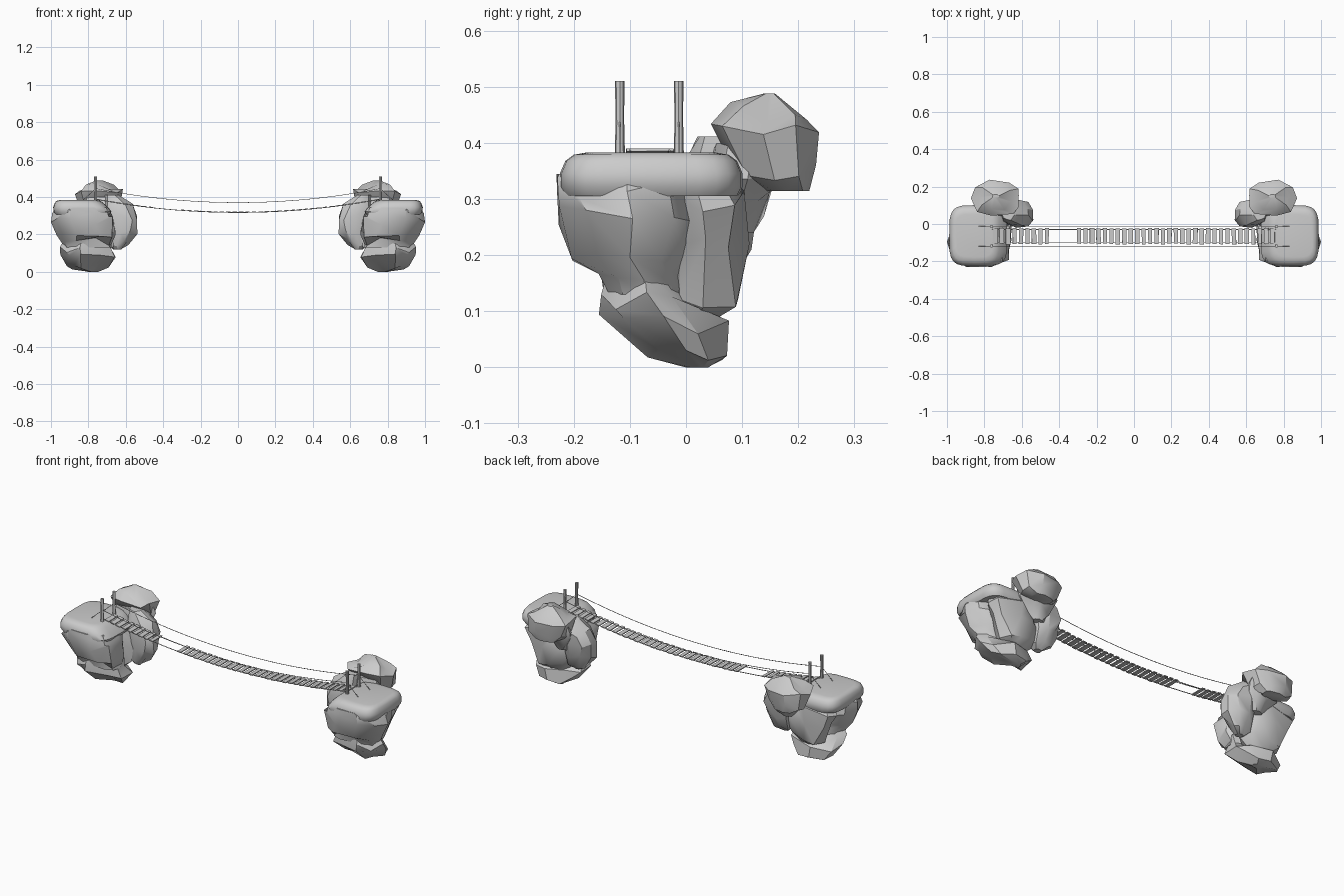
import bpy, bmesh, math, random
from mathutils import Matrix, Vector

if "Cube" in bpy.data.objects:
    bpy.data.objects.remove(bpy.data.objects["Cube"])


def add_object(name, bm, mirror=False, smooth=None):
    bmesh.ops.recalc_face_normals(bm, faces=bm.faces[:])
    me = bpy.data.meshes.new(name)
    bm.to_mesh(me)
    bm.free()
    ob = bpy.data.objects.new(name, me)
    bpy.context.collection.objects.link(ob)
    if smooth:
        bpy.ops.object.select_all(action='DESELECT')
        ob.select_set(True)
        bpy.context.view_layer.objects.active = ob
        bpy.ops.object.shade_smooth_by_angle(angle=math.radians(smooth))
    if mirror:
        ob.modifiers.new("mirror", 'MIRROR').use_mirror_merge = False
    return ob


def loft(bm, rings, sides, power=2, jitter=0.0, seed=0):
    """Stack of rings (z, cx, cy, rx, ry) with superellipse outline."""
    rng = random.Random(seed)
    loops = []
    lobes = [rng.uniform(-jitter, jitter) for _ in range(sides)]
    for k, (z, cx, cy, rx, ry) in enumerate(rings):
        inner = 0 < k < len(rings) - 1
        loop = []
        for i in range(sides):
            a = 2 * math.pi * (i + rng.uniform(-2.2, 2.2) * jitter * (i > 0)) / sides
            c, s = math.cos(a), math.sin(a)
            f = 1 + (lobes[i] + rng.uniform(-jitter, jitter) * 0.7 if i else 0)
            e = 2 / power
            x = cx + f * rx * math.copysign(abs(c) ** e, c)
            y = cy + f * ry * math.copysign(abs(s) ** e, s)
            dz = rng.uniform(-0.22, 0.22) * jitter if inner else 0
            loop.append(bm.verts.new((x, y, z + dz)))
        loops.append(loop)
    for a, b in zip(loops, loops[1:]):
        for i in range(sides):
            j = (i + 1) % sides
            bm.faces.new((a[i], a[j], b[j], b[i]))
    bm.faces.new(loops[0])
    bm.faces.new(loops[-1])


def rock(name, rings, sides=9, power=2.3, jitter=0.1, seed=1, smooth=32):
    bm = bmesh.new()
    loft(bm, rings, sides, power, jitter, seed)
    add_object(name, bm, True, smooth)


# Cliffs on both ends (modelled on the right, mirrored to the left)
rock("cliff_top_slab", [
    (.305, .830, -.062, .145, .155), (.322, .832, -.062, .155, .163),
    (.345, .841, -.062, .147, .163), (.368, .850, -.062, .130, .153),
    (.379, .853, -.062, .118, .138), (.383, .855, -.062, .100, .115)],
    sides=24, power=4.2, jitter=0, smooth=40)
rock("cliff_body", [
    (.345, .835, -.105, .140, .115), (.315, .828, -.105, .165, .125),
    (.275, .83, -.095, .170, .120), (.205, .815, -.10, .155, .100),
    (.160, .805, -.075, .138, .075), (.130, .80, -.072, .125, .070)],
    sides=10, power=2.7, seed=4)
rock("cliff_foot", [
    (.175, .80, -.075, .125, .068), (.120, .81, -.070, .142, .078),
    (.080, .80, -.040, .150, .110), (.032, .80, .000, .115, .075),
    (.000, .775, .020, .030, .020)], seed=7)
rock("cliff_back", [
    (.080, .78, .020, .050, .030), (.130, .77, .030, .115, .065),
    (.220, .78, .035, .150, .072), (.290, .80, .030, .160, .075),
    (.335, .81, .015, .130, .065)], seed=12, jitter=.13)
rock("inner_boulder", [
    (.120, .645, .035, .022, .018), (.155, .635, .042, .055, .042),
    (.215, .62, .050, .080, .062), (.290, .622, .055, .084, .072),
    (.350, .64, .065, .076, .070), (.411, .675, .062, .035, .040)], seed=21)
rock("boulder_neck", [
    (.240, .70, .100, .030, .020), (.290, .70, .095, .070, .050),
    (.350, .72, .110, .100, .070), (.400, .73, .120, .090, .065)], seed=15)
rock("upper_boulder", [
    (.314, .74, .180, .060, .038), (.350, .74, .158, .105, .068),
    (.425, .74, .138, .132, .095), (.452, .74, .144, .085, .068),
    (.488, .74, .148, .018, .010)], seed=33)

# Rope posts
POST_X, POST_Y = .762, (-.118, -.013)
bm = bmesh.new()
for y in POST_Y:
    loft(bm, [(.35, POST_X, y, .0095, .0095), (.41, POST_X, y, .0085, .0085),
              (.44, POST_X + .001, y, .0075, .0075), (.51, POST_X, y, .0088, .0088)],
         8, 2, .03, 3)
add_object("bridge_posts", bm, True, 40)


def deck_z(x):
    return .319 + .070 * (x / .76) ** 2


def rail_z(x):
    return .370 + .075 * (x / .76) ** 2


# Sagging planks, with a stretch missing
rng = random.Random(5)
bm = bmesh.new()
for i in range(44):
    x = -.742 + i * .0345
    if -.465 < x < -.295:
        continue
    slope = math.atan(2 * .070 * x / .76 ** 2)
    m = (Matrix.Translation((x, -.065 + rng.uniform(-.002, .002), deck_z(x)))
         @ Matrix.Rotation(-slope, 4, 'Y')
         @ Matrix.Rotation(rng.uniform(-.02, .02), 4, 'Z')
         @ Matrix.Diagonal((rng.uniform(.020, .026), .084, .005, 1)))
    bmesh.ops.create_cube(bm, size=1, matrix=m)
add_object("bridge_planks", bm)


def rope(name, pts, radius):
    bm = bmesh.new()
    n, loops = 6, []
    for k, p in enumerate(pts):
        t = (Vector(pts[min(k + 1, len(pts) - 1)]) - Vector(pts[max(k - 1, 0)])).normalized()
        side = Vector((0, 1, 0))
        up = t.cross(side)
        loops.append([bm.verts.new(Vector(p) + radius * (
            side * math.cos(2 * math.pi * i / n) + up * math.sin(2 * math.pi * i / n)))
            for i in range(n)])
    for a, b in zip(loops, loops[1:]):
        for i in range(n):
            bm.faces.new((a[i], a[(i + 1) % n], b[(i + 1) % n], b[i]))
    bm.faces.new(loops[0])
    bm.faces.new(loops[-1])
    add_object(name, bm, False, 60)


# Hand ropes tied down behind the posts, and deck ropes under the planks
xs = [-.76 + 1.52 * i / 32 for i in range(33)]
for label, y, y_deck in (("front", POST_Y[0], -.100), ("back", POST_Y[1], -.030)):
    rope(label + "_hand_rope", [(-.83, y, .382)] + [(x, y, rail_z(x)) for x in xs]
         + [(.83, y, .382)], .0016)
    rope(label + "_deck_rope", [(x, y_deck, deck_z(x) - .002) for x in xs], .002)
